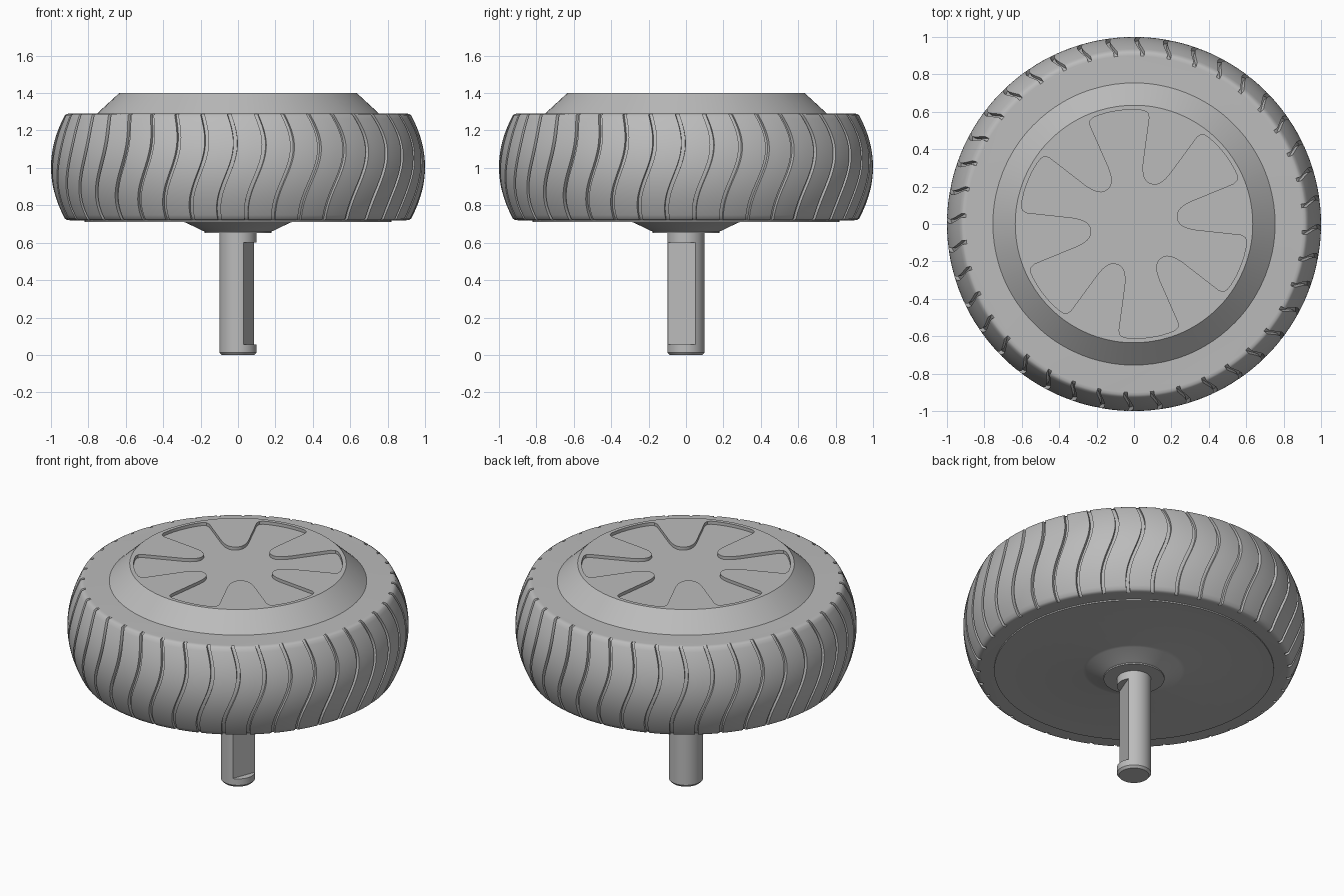
import bpy, bmesh
from math import sin, cos, pi, radians, acos

if "Cube" in bpy.data.objects:
    bpy.data.objects.remove(bpy.data.objects["Cube"])

grey = bpy.data.materials.new("plain grey")
grey.use_nodes = True
grey.diffuse_color = (0.5, 0.5, 0.5, 1)
grey.node_tree.nodes["Principled BSDF"].inputs["Base Color"].default_value = (0.5, 0.5, 0.5, 1)


def polar(r, a, z):
    return (r * cos(a), r * sin(a), z)


def skin(name, rings):
    """Join matching rings of points with quads and close both ends."""
    bm = bmesh.new()
    loops = [[bm.verts.new(p) for p in ring] for ring in rings]
    for lo, hi in zip(loops, loops[1:]):
        n = len(lo)
        for i in range(n):
            j = (i + 1) % n
            bm.faces.new((lo[i], lo[j], hi[j], hi[i]))
    bm.faces.new(loops[0])
    bm.faces.new(loops[-1])
    bmesh.ops.recalc_face_normals(bm, faces=bm.faces)
    mesh = bpy.data.meshes.new(name)
    bm.to_mesh(mesh)
    bm.free()
    mesh.materials.append(grey)
    obj = bpy.data.objects.new(name, mesh)
    bpy.context.collection.objects.link(obj)
    bpy.ops.object.select_all(action='DESELECT')
    obj.select_set(True)
    bpy.context.view_layer.objects.active = obj
    bpy.ops.object.shade_smooth_by_angle(angle=radians(30))
    return obj


def lathe(name, profile, sides=64):
    angles = [2 * pi * i / sides for i in range(sides)]
    return skin(name, [[polar(r, a, z) for a in angles] for r, z in profile])


# Tyre: barrel tread with wavy grooves cut around it
GROOVES = 40
PITCH = 2 * pi / GROOVES
HALF = 0.011
DEPTH = 0.02
columns = [(-HALF, DEPTH), (-HALF + 0.001, DEPTH), (HALF - 0.001, DEPTH), (HALF, DEPTH)]
columns[0] = (-HALF, 0)
columns[3] = (HALF, 0)
columns += [(HALF + (PITCH - 2 * HALF) * k / 4, 0) for k in (1, 2, 3)]


def tread_ring(r, z, t, grooved=True):
    wave = 0.095 + 0.048 * sin(2.4 * (t + 0.2))
    return [polar(r - (cut if grooved else 0), -pi / 2 + wave + g * PITCH + off, z)
            for g in range(GROOVES) for off, cut in columns]


rows = 28
tyre = [tread_ring(0.9, 0.72, -1, False), tread_ring(0.914, 0.721, -1)]
for i in range(rows + 1):
    t = -1 + 2 * i / rows
    tyre.append(tread_ring(1 - 0.075 * t * t, 1.005 + 0.277 * t, t))
tyre += [tread_ring(0.914, 1.289, 1), tread_ring(0.9, 1.29, 1, False)]
skin("tyre", tyre)

# Hub cap: sloped rim with a shallow six-armed recess in the top
half_arm = [(0, 0.612), (5, 0.612), (10, 0.611), (13, 0.609), (15, 0.6), (16, 0.575),
            (16.2, 0.33), (17, 0.29), (19, 0.262), (22, 0.244), (26, 0.234)]
arm = [(-a, r) for a, r in half_arm[:0:-1]] + half_arm + [(30, 0.232)]
star = [(radians(38 + 60 * k + a), r) for k in range(6) for a, r in arm]
skin("hub_cap", [
    [polar(0.76, a, 1.285) for a, r in star],
    [polar(0.635, a, 1.4) for a, r in star],
    [polar(r, a, 1.4) for a, r in star],
    [polar(r, a, 1.38) for a, r in star],
])

# Back cover with a flared bearing boss
lathe("back_cover", [(0.82, 0.73), (0.82, 0.712), (0.3, 0.712), (0.28, 0.708),
                     (0.19, 0.664), (0.178, 0.66), (0.178, 0.652), (0.1, 0.652)])

# Axle with a chamfered tip and one milled flat
FLAT_DIR = radians(-21)
FLAT_DIST = 0.062
edge = acos(FLAT_DIST / 0.1)
axle_angles = [-edge + 2 * edge * i / 16 for i in range(16)]
axle_angles += [edge + (2 * pi - 2 * edge) * i / 40 for i in range(40)]


def axle_ring(r, z, milled=False):
    return [polar(FLAT_DIST / cos(a) if milled and abs(a) < edge else r, a + FLAT_DIR, z)
            for a in axle_angles]


skin("axle", [axle_ring(0.088, 0), axle_ring(0.1, 0.014), axle_ring(0.1, 0.055),
              axle_ring(0.1, 0.056, True), axle_ring(0.1, 0.6, True),
              axle_ring(0.1, 0.601), axle_ring(0.1, 0.7)])
